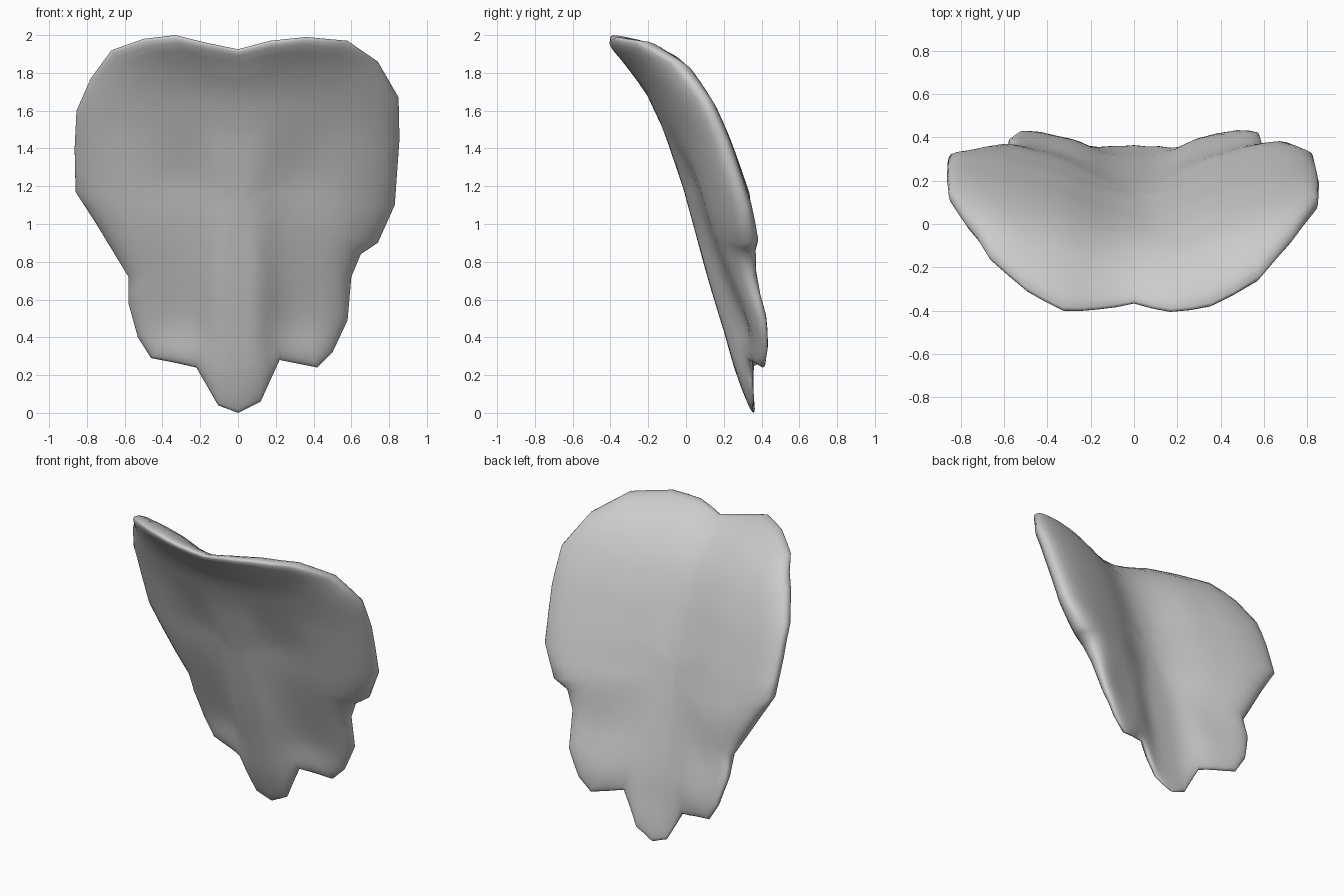
import bpy, bmesh, math

if "Cube" in bpy.data.objects:
    bpy.data.objects.remove(bpy.data.objects["Cube"])

# Front outline (x, z), walking round from the bottom tip
OUTLINE = [(0, 0), (-.105, .04), (-.22, .24), (-.33, .265), (-.46, .29), (-.53, .4),
           (-.58, .58), (-.58, .72), (-.75, 1.0), (-.86, 1.17), (-.865, 1.4),
           (-.855, 1.6), (-.78, 1.77), (-.67, 1.92), (-.5, 1.98), (-.33, 2.0),
           (-.17, 1.96), (0, 1.925), (.17, 1.97), (.36, 1.99), (.58, 1.97),
           (.74, 1.86), (.85, 1.67), (.855, 1.45), (.83, 1.1), (.74, .9),
           (.65, .84), (.6, .72), (.58, .49), (.5, .32), (.42, .24),
           (.22, .28), (.12, .06)]
# Spine: height, mid-surface y, sideways sweep, half thickness
SPINE = [(0, .358, .4, .025), (.25, .29, .34, .04), (.4, .26, .35, .05), (.7, .18, .36, .062),
         (1.0, .105, .33, .068), (1.2, .052, .31, .07), (1.5, -.05, .3, .07),
         (1.7, -.145, .31, .07), (1.85, -.265, .4, .07), (1.93, -.36, .46, .07),
         (2.0, -.44, .52, .075)]
CENTRE_Z = 1.1
RINGS = [.1, .2, .3, .4, .5, .6, .7, .78, .85, .91, .955, .982, .994]


def spine_at(z):
    for lo, hi in zip(SPINE, SPINE[1:]):
        if z <= hi[0]:
            t = (z - lo[0]) / (hi[0] - lo[0])
            return [a + t * (b - a) for a, b in zip(lo[1:], hi[1:])]
    return SPINE[-1][1:]


def ramp(v, start, end):
    t = max(0, min(1, (v - start) / (end - start)))
    return t * t * (3 - 2 * t)


def surface_point(x, z, s, side):
    y, sweep, half = spine_at(z)
    ax = abs(x)
    # side flaps step back from the raised centre ridge near the bottom
    y += sweep * x * x + .055 * ramp(ax, .08, .3) * ramp(z, 1.1, .4)
    if side > 0:    # rounded lobes on the back, either side of a central valley
        half += .075 * ramp(ax, .02, .4) * ramp(ax, 1.0, .5) * ramp(z, .6, 1.0)
    else:           # grooves beside the front ridge
        half -= .04 * ramp(ax, .08, .24) * ramp(ax, .6, .3) * ramp(z, .2, .5) * ramp(z, 1.6, 1.2)
    return (x, y + side * half * math.sqrt(max(0, 1 - s ** 12)), z)


bm = bmesh.new()
COUNT = len(OUTLINE) * 2


def outline_point(i):
    a, b = OUTLINE[i // 2], OUTLINE[(i + i % 2) // 2 % len(OUTLINE)]
    return (a[0] + b[0]) / 2, (a[1] + b[1]) / 2


def ring(s, side):
    pts = [outline_point(i) for i in range(COUNT)]
    return [bm.verts.new(surface_point(x * s, CENTRE_Z + (z - CENTRE_Z) * s, s, side))
            for x, z in pts]


# Shared rim, then the front and back skins closing onto it
rim = ring(1, 0)
for side in (-1, 1):
    loops = [ring(s, side) for s in RINGS] + [rim]
    middle = bm.verts.new(surface_point(0, CENTRE_Z, 0, side))
    for i in range(COUNT):
        j = (i + 1) % COUNT
        bm.faces.new((middle, loops[0][i], loops[0][j]))
        for a, b in zip(loops, loops[1:]):
            bm.faces.new((a[i], b[i], b[j], a[j]))
bmesh.ops.recalc_face_normals(bm, faces=bm.faces)

mesh = bpy.data.meshes.new("curved_shell")
bm.to_mesh(mesh)
bm.free()
shell = bpy.data.objects.new("curved_shell", mesh)
bpy.context.collection.objects.link(shell)
bpy.context.view_layer.objects.active = shell
shell.select_set(True)
bpy.ops.object.shade_smooth_by_angle(angle=math.radians(70))
